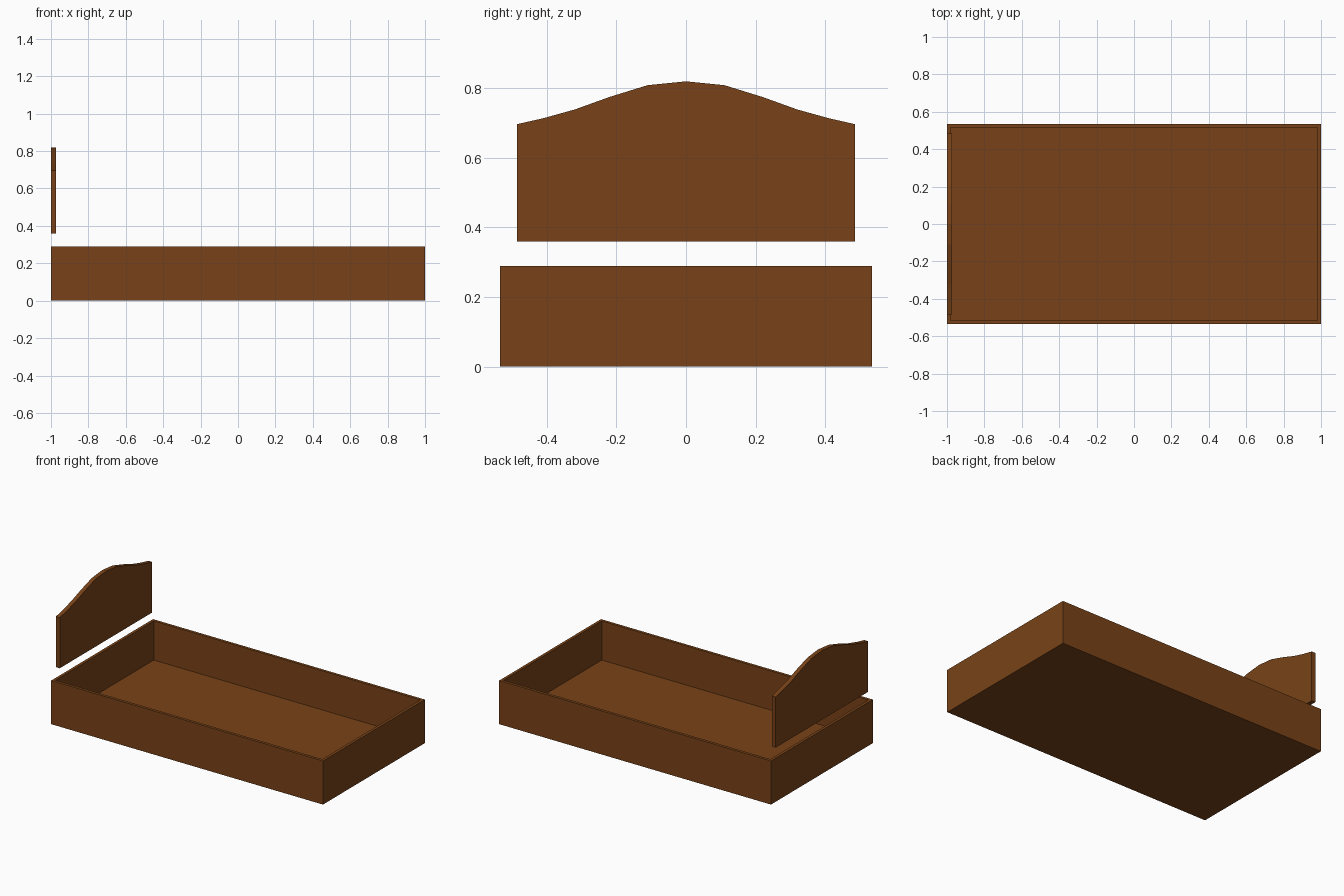
import bpy
import bmesh
from mathutils import Vector

if "Cube" in bpy.data.objects:
    bpy.data.objects.remove(bpy.data.objects["Cube"])

wood = bpy.data.materials.new("brown_wood")
wood.diffuse_color = (0.19, 0.055, 0.009, 1)
wood.use_nodes = True
wood.node_tree.nodes["Principled BSDF"].inputs["Base Color"].default_value = wood.diffuse_color


def finish(name, bm):
    bmesh.ops.recalc_face_normals(bm, faces=bm.faces)
    mesh = bpy.data.meshes.new(name)
    bm.to_mesh(mesh)
    bm.free()
    mesh.materials.append(wood)
    obj = bpy.data.objects.new(name, mesh)
    bpy.context.collection.objects.link(obj)
    return obj


# Bed frame: open tray with thin walls and a solid floor
LENGTH, WIDTH, HEIGHT, WALL, FLOOR = 2.0, 1.07, 0.29, 0.027, 0.03
bm = bmesh.new()
bmesh.ops.create_cube(bm, size=1)
bmesh.ops.scale(bm, vec=(LENGTH, WIDTH, HEIGHT), verts=bm.verts)
bmesh.ops.translate(bm, vec=(0, 0, HEIGHT / 2), verts=bm.verts)
bm.normal_update()
top = max(bm.faces, key=lambda f: f.calc_center_median().z)
bmesh.ops.inset_region(bm, faces=[top], thickness=WALL)
well = bmesh.ops.extrude_discrete_faces(bm, faces=[top])["faces"]
bmesh.ops.translate(bm, vec=(0, 0, FLOOR - HEIGHT), verts=well[0].verts)
finish("bed_frame", bm)

# Headboard: mirrored crest profile, extruded along x, raised above the frame
crest = [(0.485, 0.697), (0.41, 0.714), (0.32, 0.739), (0.22, 0.775), (0.11, 0.809)]
outline = ([(-0.485, 0.36), (0.485, 0.36)] + crest + [(0, 0.82)]
           + [(-y, z) for y, z in reversed(crest)])
bm = bmesh.new()
face = bm.faces.new([bm.verts.new((-1, y, z)) for y, z in outline])
side = bmesh.ops.extrude_face_region(bm, geom=[face])["geom"]
bmesh.ops.translate(bm, vec=Vector((0.028, 0, 0)),
                    verts=[v for v in side if isinstance(v, bmesh.types.BMVert)])
finish("headboard", bm)
